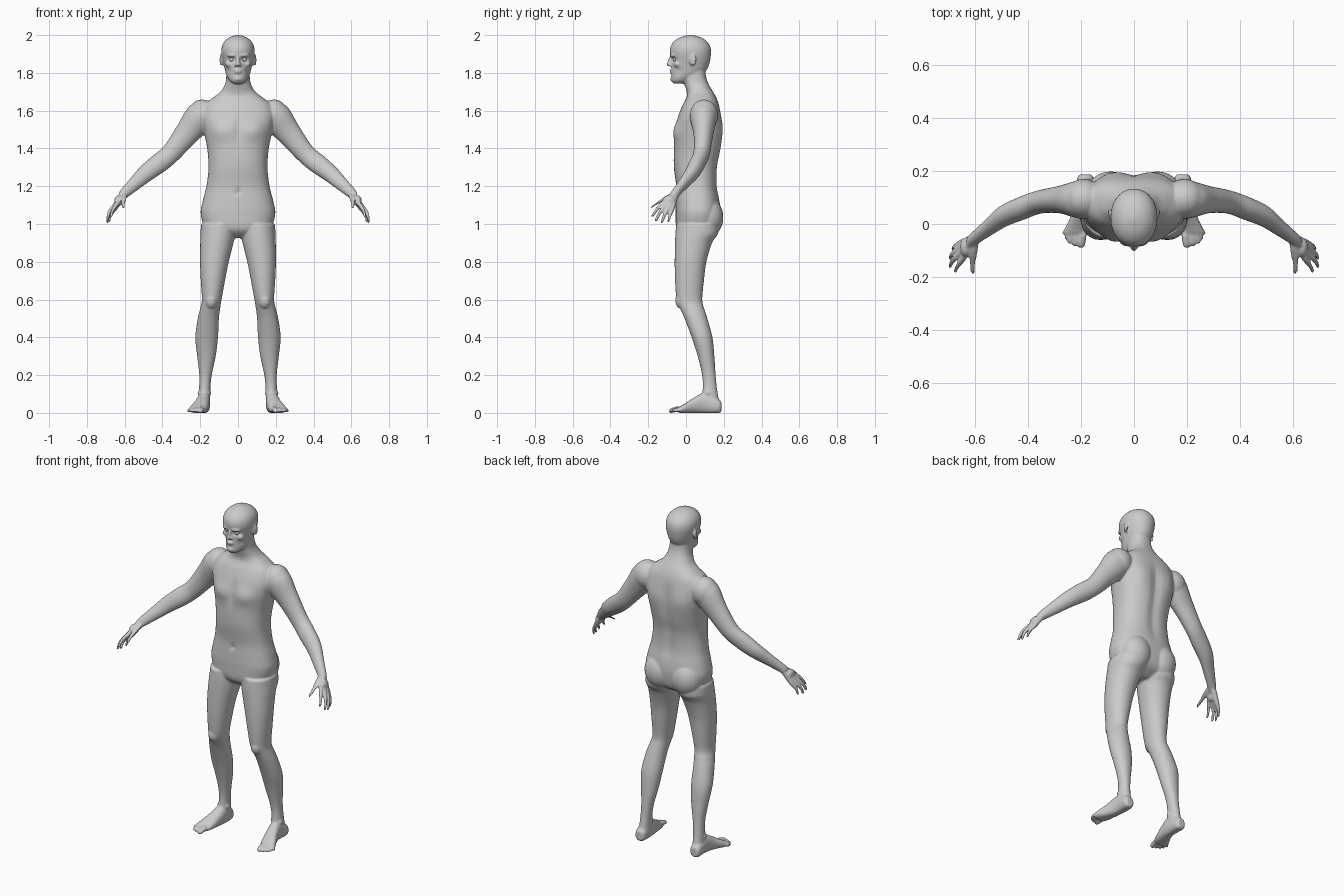
import bpy, bmesh, math
from mathutils import Vector, Matrix

X, Y, Z = Vector((1, 0, 0)), Vector((0, 1, 0)), Vector((0, 0, 1))
bm = bmesh.new()


def spline(rows, steps):
    """Smooth Catmull-Rom interpolation of a list of number rows."""
    out = []
    for i in range(len(rows) - 1):
        p0, p1, p2, p3 = rows[max(i - 1, 0)], rows[i], rows[i + 1], rows[min(i + 2, len(rows) - 1)]
        for s in range(steps):
            t = s / steps
            out.append([0.5 * (2 * b + (c - a) * t + (2 * a - 5 * b + 4 * c - d) * t * t
                               + (3 * b - a - 3 * c + d) * t ** 3)
                        for a, b, c, d in zip(p0, p1, p2, p3)])
    return out + [list(rows[-1])]


def loft(rows, u, v, side=1, n=2.0, seg=40, steps=5, dome=False):
    """Skin rows of (x, y, z, radius_u, radius_v) with superellipse rings."""
    pts = spline(rows, steps)
    if dome:
        last, prev = pts[-1], pts[-2]
        d = (Vector(last[:3]) - Vector(prev[:3])).normalized()
        for k in (30, 55, 75, 86):
            c, s = math.cos(math.radians(k)), math.sin(math.radians(k))
            p = Vector(last[:3]) + d * min(last[3:]) * s
            pts.append([*p, last[3] * c, last[4] * c])
    rings = []
    for x, y, z, a, b in pts:
        ring = []
        for i in range(seg):
            t = 2 * math.pi * i / seg
            c, s = math.cos(t), math.sin(t)
            p = (Vector((x, y, z)) + u * a * math.copysign(abs(c) ** (2 / n), c)
                 + v * b * math.copysign(abs(s) ** (2 / n), s))
            ring.append(bm.verts.new((p.x * side, p.y, p.z)))
        rings.append(ring)
    for r, q in zip(rings, rings[1:]):
        for i in range(seg):
            j = (i + 1) % seg
            bm.faces.new((r[i], r[j], q[j], q[i]))
    bm.faces.new(rings[0][::-1])
    bm.faces.new(rings[-1])


def column(rows, **kw):
    """Horizontal rings from (z, centre_x, half_width, y_front, y_back)."""
    loft([(cx, (f + b) / 2, z, w, (b - f) / 2) for z, cx, w, f, b in rows], X, Y, **kw)


def blob(pos, radii, side=1, turn=0):
    m = (Matrix.Translation((pos[0] * side, pos[1], pos[2]))
         @ Matrix.Rotation(turn * side, 4, 'Z') @ Matrix.Diagonal((*radii, 1)))
    bmesh.ops.create_uvsphere(bm, u_segments=24, v_segments=16, radius=1, matrix=m)


def push(pos, radii, move):
    """Soft sculpting stroke over everything built so far."""
    for v in bm.verts:
        e = sum(((v.co[i] - pos[i]) / radii[i]) ** 2 for i in range(3))
        if e < 9:
            v.co += Vector(move) * math.exp(-e)


# torso and neck
column([(0.925, 0, .07, 0, .10), (0.97, 0, .165, -.048, .165), (1.05, 0, .197, -.055, .182),
        (1.12, 0, .187, -.054, .178), (1.2, 0, .167, -.052, .165), (1.3, 0, .156, -.064, .167),
        (1.4, 0, .163, -.064, .186), (1.5, 0, .183, -.058, .194), (1.57, 0, .195, -.042, .187),
        (1.63, 0, .178, -.018, .175), (1.67, 0, .130, .003, .16), (1.70, 0, .092, .004, .143),
        (1.74, 0, .069, -.008, .12), (1.78, 0, .062, -.018, .106), (1.84, 0, .058, -.01, .10)],
       n=2.4, seg=72)
# head
column([(1.743, 0, .024, -.066, -.01), (1.76, 0, .045, -.077, .03), (1.79, 0, .062, -.077, .085),
        (1.82, 0, .070, -.077, .112), (1.85, 0, .077, -.077, .124), (1.88, 0, .084, -.079, .13),
        (1.91, 0, .088, -.085, .133), (1.94, 0, .085, -.081, .128), (1.965, 0, .073, -.066, .112),
        (1.985, 0, .051, -.038, .085), (1.996, 0, .026, -.006, .052), (2.001, 0, .004, .02, .028)],
       n=2.1, seg=72)

# muscle shaping, spine groove, breastbone, navel and eye sockets
for z in (1.22, 1.32, 1.42, 1.52):
    push((0, .19, z), (.03, .05, .07), (0, -.010, 0))
push((0, -.06, 1.5), (.018, .04, .08), (0, .010, 0))
push((0, -.055, 1.17), (.013, .03, .014), (0, .010, 0))
for s in (1, -1):
    push((s * .085, -.055, 1.49), (.06, .05, .045), (0, -.014, 0))
    push((s * .10, .18, 1.5), (.05, .05, .08), (0, .008, 0))
    push((s * .034, -.068, 1.871), (.019, .04, .012), (0, .014, 0))
    push((s * .055, -.045, 1.81), (.02, .03, .02), (-s * .004, .004, 0))

# nose, lips and chin
loft([(0, -.076, 1.890, .008, .010), (0, -.084, 1.865, .009, .012), (0, -.092, 1.846, .011, .011)],
     X, Y, seg=16, dome=True)
blob((0, -.077, 1.813), (.021, .011, .0055))
blob((0, -.076, 1.803), (.018, .011, .0060))
blob((0, -.068, 1.768), (.022, .016, .016))

for s in (1, -1):
    # brow, nostril, cheekbone, ear
    blob((.032, -.069, 1.893), (.027, .015, .009), s, .35)
    blob((.011, -.082, 1.841), (.008, .010, .008), s)
    blob((.045, -.045, 1.846), (.022, .020, .017), s)
    blob((.089, .036, 1.868), (.007, .020, .031), s, -.3)
    # shoulder cap and buttock
    blob((.19, .095, 1.575), (.078, .075, .084), s)
    blob((.088, .115, 1.035), (.092, .083, .105), s)
    # arm
    loft([(.12, .09, 1.60, .06, .05), (.195, .092, 1.57, .072, .082), (.275, .092, 1.475, .052, .066),
          (.355, .083, 1.375, .044, .053), (.42, .06, 1.32, .044, .053), (.49, .03, 1.265, .041, .046),
          (.55, -.015, 1.21, .032, .036), (.598, -.052, 1.166, .026, .028), (.618, -.068, 1.145, .026, .022)],
         Y, Vector((.7, 0, .7)), s)
    # palm bones and fingers: knuckle, middle joint, tip
    for knuckle, joint, tip, r in (
            ((.640, -.126, 1.108), (.662, -.155, 1.076), (.672, -.176, 1.044), .0100),
            ((.652, -.109, 1.098), (.682, -.138, 1.060), (.692, -.158, 1.022), .0105),
            ((.656, -.091, 1.088), (.684, -.112, 1.050), (.692, -.128, 1.012), .0100),
            ((.653, -.073, 1.081), (.675, -.084, 1.048), (.682, -.093, 1.016), .0090)):
        wrist = Vector((.604, -.056, 1.160)).lerp(Vector(knuckle), .12)
        loft([(*wrist, .018, .018), (*knuckle, .0135, .0135), (*joint, r, r), (*tip, r * .85, r * .85)],
             Y, Vector((.75, 0, .66)), s, seg=16, dome=True)
    blob((.634, -.088, 1.122), (.021, .036, .030), s)
    # thumb
    loft([(.602, -.064, 1.158, .018, .018), (.606, -.112, 1.136, .017, .017),
          (.608, -.150, 1.112, .0115, .0115), (.607, -.182, 1.090, .009, .009)],
         X, Vector((0, .5, .86)), s, seg=16, dome=True)
    # leg
    column([(1.0, .100, .095, -.052, .17), (.95, .105, .094, -.056, .17), (.90, .112, .088, -.058, .138),
            (.8, .125, .076, -.060, .108), (.7, .133, .064, -.058, .095), (.6, .139, .052, -.050, .086),
            (.55, .148, .053, -.030, .097), (.5, .157, .056, -.008, .113), (.4, .166, .060, .030, .14),
            (.3, .167, .049, .062, .150), (.2, .172, .033, .085, .157), (.12, .177, .030, .088, .165),
            (.04, .180, .033, .070, .180)], side=s, n=2.1)
    blob((.142, -.022, .595), (.033, .035, .045), s)
    blob((.178, .115, .105), (.037, .022, .022), s)
    # foot
    loft([(.183, .187, .032, .020, .026), (.183, .170, .036, .032, .038), (.182, .10, .052, .035, .055),
          (.192, .045, .040, .039, .042), (.208, -.005, .024, .046, .026), (.218, -.035, .016, .045, .017)],
         X, Z, s, n=2.3)
    # toes
    for bx, by, tx, ty, r in ((.190, -.02, .198, -.078, .0150), (.210, -.02, .222, -.076, .0105),
                              (.225, -.015, .241, -.067, .0100), (.236, -.01, .254, -.052, .0095),
                              (.242, 0, .262, -.033, .0090)):
        loft([(bx, by, .018, r, r), ((bx + tx) / 2, (by + ty) / 2, .019, r, r), (tx, ty, .012, r, r * .9)],
             X, Z, s, seg=16, dome=True)

# flat soles
for v in bm.verts:
    v.co.z = max(v.co.z, 0.0)
bmesh.ops.recalc_face_normals(bm, faces=bm.faces)


def to_object(name, mesh_bm):
    me = bpy.data.meshes.new(name)
    mesh_bm.to_mesh(me)
    mesh_bm.free()
    me.polygons.foreach_set("use_smooth", [True] * len(me.polygons))
    ob = bpy.data.objects.new(name, me)
    bpy.context.collection.objects.link(ob)
    return ob


# fuse all parts into one skin
body = to_object("body", bm)
fuse = body.modifiers.new("fuse", 'REMESH')
fuse.mode = 'VOXEL'
fuse.voxel_size = 0.0055
fuse.use_smooth_shade = True
relax = body.modifiers.new("relax", 'SMOOTH')
relax.factor = 0.5
relax.iterations = 4

# eyeballs
eyes = bmesh.new()
for s in (1, -1):
    bmesh.ops.create_uvsphere(eyes, u_segments=20, v_segments=12, radius=.0125,
                              matrix=Matrix.Translation((s * .033, -.056, 1.871)))
to_object("eyes", eyes)
